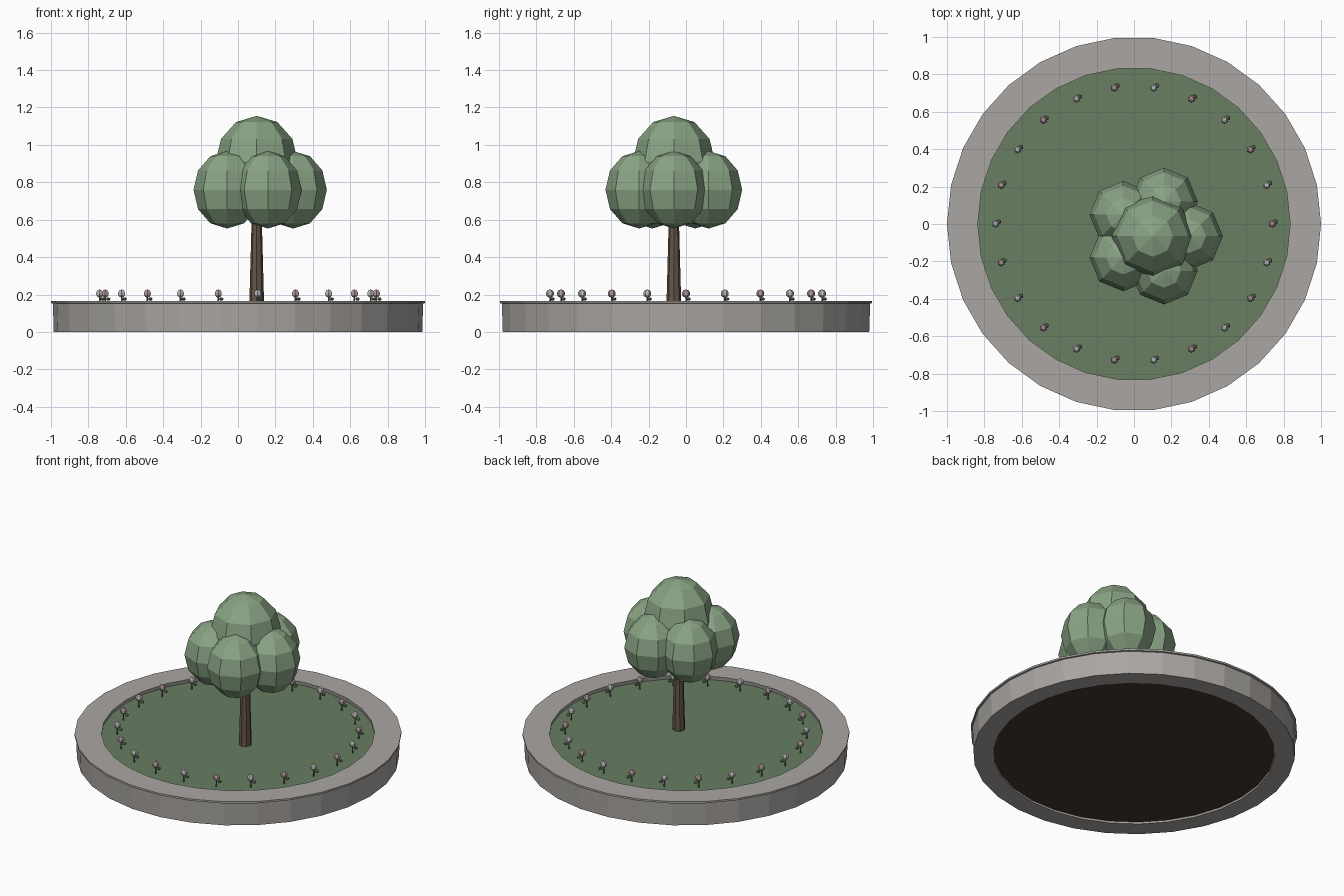
import bpy, bmesh, math
from mathutils import Matrix

if "Cube" in bpy.data.objects:
    bpy.data.objects.remove(bpy.data.objects["Cube"])


def material(name, rgb):
    m = bpy.data.materials.new(name)
    m.diffuse_color = (*rgb, 1)
    m.use_nodes = True
    m.node_tree.nodes["Principled BSDF"].inputs["Base Color"].default_value = m.diffuse_color
    return m


STONE = material("stone", (0.40, 0.38, 0.36))
GRASS = material("grass", (0.14, 0.21, 0.12))
SOIL = material("soil", (0.06, 0.04, 0.03))
BARK = material("bark", (0.13, 0.09, 0.065))
LEAF = material("leaf", (0.25, 0.37, 0.23))
PINK = material("pink_petal", (0.45, 0.32, 0.34))
WHITE = material("white_petal", (0.50, 0.50, 0.50))


def finish(name, bm, mat):
    bmesh.ops.recalc_face_normals(bm, faces=bm.faces)
    me = bpy.data.meshes.new(name)
    bm.to_mesh(me)
    bm.free()
    me.materials.append(mat)
    ob = bpy.data.objects.new(name, me)
    bpy.context.collection.objects.link(ob)
    return ob


def add_ball(bm, loc, r, rz, segs=8, rings=6):
    mat = Matrix.Translation(loc) @ Matrix.Diagonal((r, r, rz, 1))
    bmesh.ops.create_uvsphere(bm, u_segments=segs, v_segments=rings, radius=1, matrix=mat)


def add_cone(bm, x, y, z0, z1, r0, r1, segs):
    bmesh.ops.create_cone(bm, cap_ends=True, segments=segs, radius1=r0, radius2=r1,
                          depth=z1 - z0, matrix=Matrix.Translation((x, y, (z0 + z1) / 2)))


# Stone border: closed profile revolved into a ring with a thin lip
profile = [(0.86, 0), (0.985, 0), (0.99, 0.152), (1.0, 0.154), (1.0, 0.166), (0.835, 0.166)]
SIDES = 30
bm = bmesh.new()
rings = []
for i in range(SIDES):
    a = 2 * math.pi * i / SIDES
    rings.append([bm.verts.new((r * math.cos(a), r * math.sin(a), z)) for r, z in profile])
n = len(profile)
for i in range(SIDES):
    p, q = rings[i], rings[(i + 1) % SIDES]
    for j in range(n):
        k = (j + 1) % n
        bm.faces.new((p[j], q[j], q[k], p[k]))
finish("stone_border", bm, STONE)

# Soil fill and grass layer
for name, z0, z1, r, mat in (("soil_bed", 0.012, 0.11, 0.865, SOIL),
                             ("grass_top", 0.11, 0.142, 0.85, GRASS)):
    bm = bmesh.new()
    add_cone(bm, 0, 0, z0, z1, r, r, SIDES)
    finish(name, bm, mat)

# Tree trunk
TX, TY = 0.1, -0.065
bm = bmesh.new()
add_cone(bm, TX, TY, 0.13, 0.72, 0.04, 0.024, 8)
finish("tree_trunk", bm, BARK)

# Tree crown: five balls around one on top
for i in range(5):
    a = math.radians(72 * i)
    bm = bmesh.new()
    add_ball(bm, (TX + 0.195 * math.cos(a), TY + 0.195 * math.sin(a), 0.76), 0.18, 0.207)
    finish(f"crown_side_{i + 1}", bm, LEAF)
bm = bmesh.new()
add_ball(bm, (TX, TY, 0.91), 0.22, 0.245)
finish("crown_top", bm, LEAF)

# Flowers in a circle: stem, small side leaf and head
stems, leaves = bmesh.new(), bmesh.new()
heads = [bmesh.new(), bmesh.new()]
for i in range(22):
    a = 2 * math.pi * i / 22
    x, y = 0.74 * math.cos(a), 0.735 * math.sin(a)
    add_cone(stems, x, y, 0.135, 0.2, 0.005, 0.004, 5)
    add_ball(leaves, (x + 0.016, y + 0.012, 0.176), 0.014, 0.009, 6, 4)
    add_ball(heads[i % 2], (x, y, 0.205), 0.022, 0.022, 6, 5)
finish("flower_stems", stems, GRASS)
finish("flower_leaves", leaves, GRASS)
finish("pink_flower_heads", heads[0], PINK)
finish("white_flower_heads", heads[1], WHITE)
